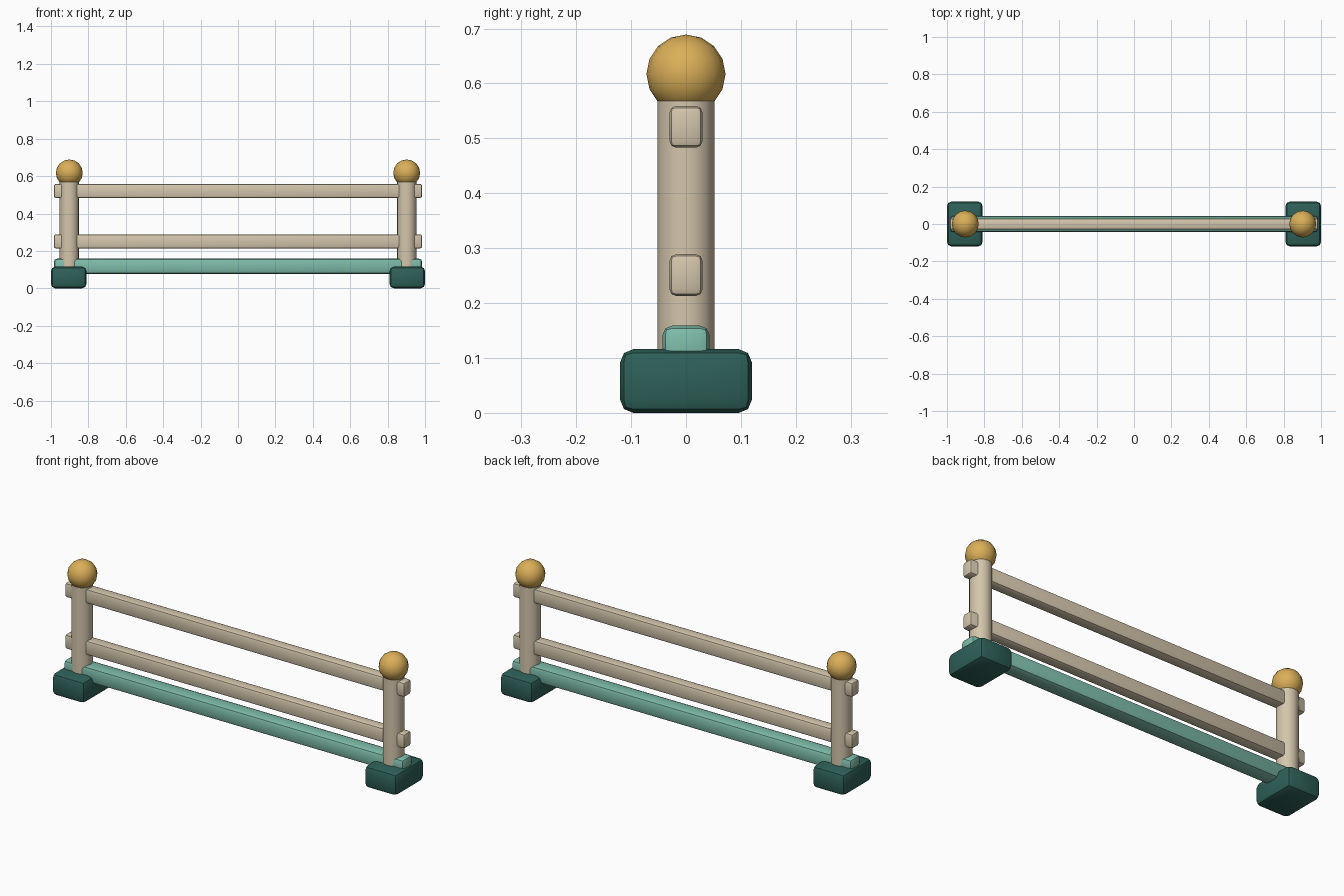
import bpy, math

if "Cube" in bpy.data.objects:
    bpy.data.objects.remove(bpy.data.objects["Cube"])


def material(name, rgb):
    lin = [(c / 255 / 12.92) if c < 11 else ((c / 255 + 0.055) / 1.055) ** 2.4 for c in rgb]
    m = bpy.data.materials.new(name)
    m.diffuse_color = (*lin, 1)
    m.use_nodes = True
    m.node_tree.nodes["Principled BSDF"].inputs["Base Color"].default_value = m.diffuse_color
    return m


CREAM = material("cream", (212, 198, 172))
GOLD = material("gold", (218, 175, 88))
MINT = material("mint green", (126, 188, 170))
DARK = material("dark green", (46, 96, 88))


def finish(name, mat):
    o = bpy.context.object
    o.name = name
    o.data.materials.append(mat)
    bpy.ops.object.shade_smooth_by_angle(angle=math.radians(40))
    return o


def box(name, mat, x, z0, z1, wx, wy, bevel):
    bpy.ops.mesh.primitive_cube_add(size=1, location=(x, 0, (z0 + z1) / 2))
    o = bpy.context.object
    o.scale = (wx, wy, z1 - z0)
    bpy.ops.object.transform_apply(location=False, rotation=False, scale=True)
    b = o.modifiers.new("Bevel", 'BEVEL')
    b.width = bevel
    b.segments = 2
    bpy.ops.object.modifier_apply(modifier="Bevel")
    return finish(name, mat)


# Both ends: foot block, round post and ball cap
for side, s in (("left", -1), ("right", 1)):
    x = s * 0.905
    box(side + "_foot", DARK, x, 0, 0.116, 0.19, 0.24, 0.024)
    bpy.ops.mesh.primitive_cylinder_add(vertices=16, radius=0.052, depth=0.52,
                                        location=(s * 0.902, 0, 0.33))
    finish(side + "_post", CREAM)
    bpy.ops.mesh.primitive_uv_sphere_add(segments=16, ring_count=8, radius=0.072,
                                         location=(s * 0.902, 0, 0.617))
    finish(side + "_ball", GOLD)

# Rails running through the posts
box("upper_rail", CREAM, 0, 0.483, 0.559, 1.97, 0.06, 0.012)
box("lower_rail", CREAM, 0, 0.213, 0.289, 1.97, 0.06, 0.012)
box("base_beam", MINT, 0, 0.078, 0.159, 1.97, 0.086, 0.018)
